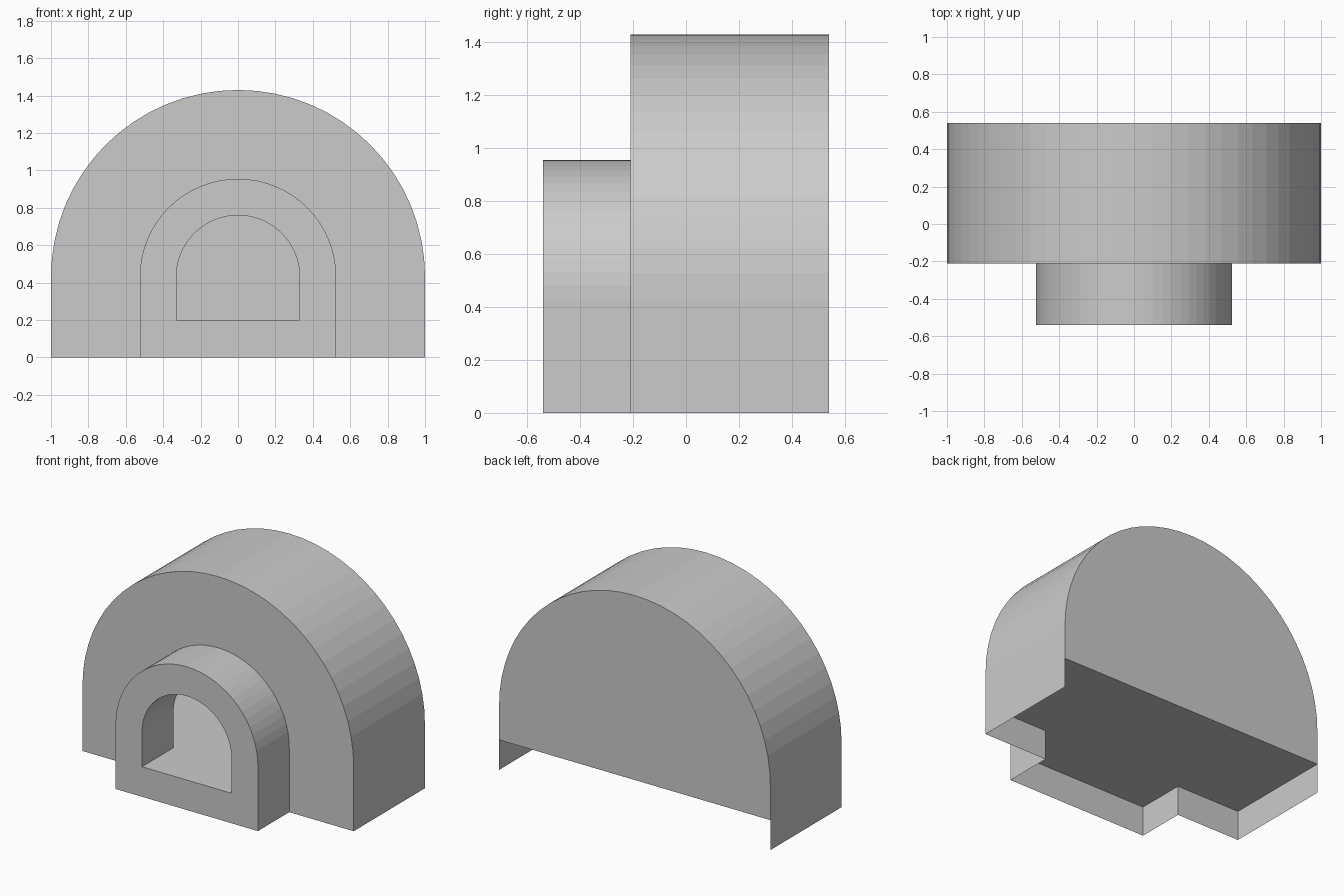
import bpy
from math import cos, sin, pi

if "Cube" in bpy.data.objects:
    bpy.data.objects.remove(bpy.data.objects["Cube"])

SPRING, FLOOR, SEG = 0.43, 0.2, 32
FRONT, STEP, BACK = -0.54, -0.21, 0.54
BIG, PORCH, DOOR = 1.0, 0.525, 0.33


def arch(r, y, foot=0.0):
    """Open arch outline: right foot, half circle, left foot."""
    arc = [(r * cos(pi * i / SEG), y, SPRING + r * sin(pi * i / SEG))
           for i in range(SEG + 1)]
    return [(r, y, foot)] + arc + [(-r, y, foot)]


def make(name, verts, faces):
    me = bpy.data.meshes.new(name)
    me.from_pydata(verts, [], faces)
    me.update()
    ob = bpy.data.objects.new(name, me)
    bpy.context.collection.objects.link(ob)
    return ob


def strip(name, a, b, close=False):
    """Quads between two matching outlines, optionally closed along the foot."""
    n = len(a)
    faces = [(i, i + 1, n + i + 1, n + i) for i in range(n - 1)]
    if close:
        faces.append((n - 1, 0, n, 2 * n - 1))
    return make(name, a + b, faces)


# Outer shells of the main body and the porch
strip("body_shell", arch(BIG, BACK), arch(BIG, STEP))
strip("porch_shell", arch(PORCH, STEP), arch(PORCH, FRONT))

# Front walls
strip("body_front_wall", arch(BIG, STEP), arch(PORCH, STEP))
strip("porch_front_wall", arch(PORCH, FRONT), arch(DOOR, FRONT, FLOOR), close=True)

# Doorway tunnel and its inner end wall
strip("doorway_tunnel", arch(DOOR, FRONT, FLOOR), arch(DOOR, STEP, FLOOR))
strip("tunnel_end_wall", arch(DOOR, STEP, FLOOR), arch(PORCH, STEP, FLOOR))

# Back wall, stopping at the raised floor
back = arch(BIG, BACK, FLOOR)[::-1]
make("back_wall", back, [tuple(range(len(back)))])

# Raised floor following the stepped plan
plan = [(-PORCH, FRONT), (PORCH, FRONT), (PORCH, STEP), (BIG, STEP),
        (BIG, BACK), (-BIG, BACK), (-BIG, STEP), (-PORCH, STEP)]
make("floor", [(x, y, FLOOR) for x, y in plan],
     [(0, 1, 2, 7), (7, 2, 3, 4, 5, 6)])
